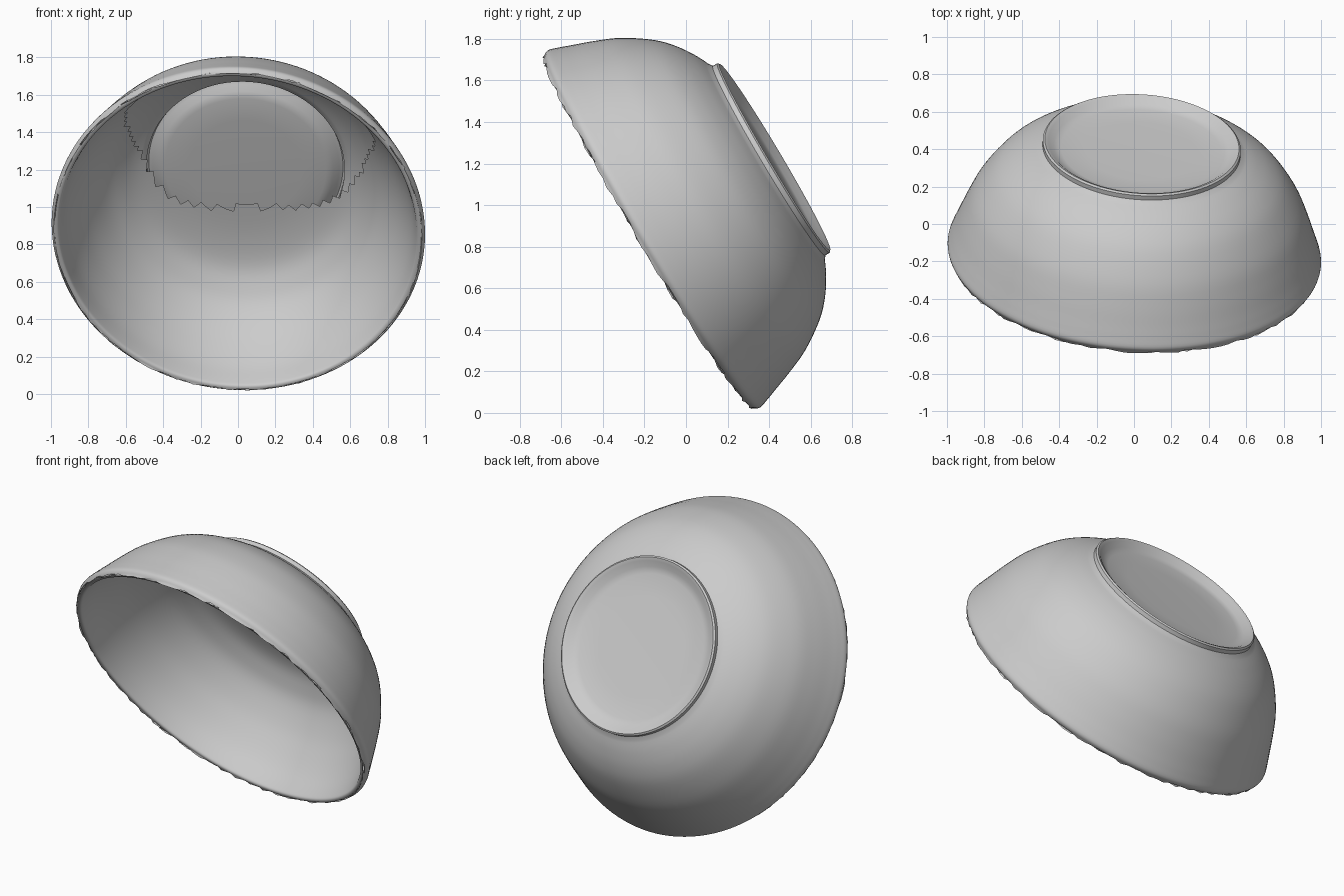
import bpy, bmesh, math, random
from mathutils import Matrix, Vector

random.seed(4)
if "Cube" in bpy.data.objects:
    bpy.data.objects.remove(bpy.data.objects["Cube"], do_unlink=True)

SEGMENTS = 128

clay = bpy.data.materials.new("light grey")
clay.use_nodes = True
clay.diffuse_color = (0.6, 0.6, 0.6, 1)
clay.node_tree.nodes["Principled BSDF"].inputs["Base Color"].default_value = (0.6, 0.6, 0.6, 1)

# Bowl frame: local z runs from the open rim to the foot, tipped back and slightly to the left
axis = Vector((0.06, 0.86, 0.51)).normalized()
side = (Vector((1, 0, 0)) - axis * axis.x).normalized()
frame = Matrix((side, axis.cross(side), axis)).transposed().to_4x4()
frame.translation = (0, -0.18, 0.87)


def smooth_profile(points, steps=4):
    """Round a (radius, height) profile with a Catmull-Rom curve."""
    pts = [Vector(p) for p in points]
    pts = [pts[0]] + pts + [pts[-1]]
    out = []
    for a, b, c, d in zip(pts, pts[1:], pts[2:], pts[3:]):
        for i in range(steps):
            t = i / steps
            out.append(0.5 * (2 * b + (c - a) * t + (2 * a - 5 * b + 4 * c - d) * t ** 2
                              + (3 * b - a - 3 * c + d) * t ** 3))
    return out + [pts[-1]]


def lathe(name, profile, inward=False, rim_wear=0.0, cut=None):
    """Turn a profile around the bowl axis; the last point closes at the centre."""
    bm = bmesh.new()
    rings = []
    for n, (r, h) in enumerate(profile[:-1]):
        ring = []
        for k in range(SEGMENTS):
            a = 2 * math.pi * k / SEGMENTS
            wear = random.uniform(-rim_wear, rim_wear) if n == 0 else 0
            ring.append(bm.verts.new((r * math.cos(a), r * math.sin(a), h + wear)))
        rings.append(ring)
    centre = bm.verts.new((0, 0, profile[-1][1]))
    for k in range(SEGMENTS):
        j = (k + 1) % SEGMENTS
        for low, high in zip(rings, rings[1:]):
            bm.faces.new((low[k], low[j], high[j], high[k]))
        bm.faces.new((rings[-1][k], rings[-1][j], centre))
    if inward:
        bmesh.ops.reverse_faces(bm, faces=bm.faces[:])
    if cut:
        lost = [f for f in bm.faces if cut(f.calc_center_median())]
        bmesh.ops.delete(bm, geom=lost, context='FACES')
    bm.transform(frame)
    mesh = bpy.data.meshes.new(name)
    bm.to_mesh(mesh)
    bm.free()
    mesh.materials.append(clay)
    obj = bpy.data.objects.new(name, mesh)
    bpy.context.collection.objects.link(obj)
    bpy.ops.object.select_all(action='DESELECT')
    obj.select_set(True)
    bpy.context.view_layer.objects.active = obj
    bpy.ops.object.shade_smooth_by_angle(angle=math.radians(40))
    return obj


def broken_floor(p):
    """Ragged oval opening in the inner floor."""
    w = frame @ p
    x, z = (w.x - 0.09) / 0.67, (w.z - 1.4) / 0.42
    ragged = 1 + 0.05 * math.sin(5 * math.atan2(z, x))
    return p.z > 0.42 and math.hypot(x, z) < ragged


# Outer wall with its lip, foot ring and recessed base
wall = smooth_profile([(0.985, 0), (1.0, 0.03), (0.985, 0.08), (0.963, 0.14), (0.925, 0.243),
                       (0.873, 0.36), (0.785, 0.49), (0.705, 0.568), (0.62, 0.625), (0.55, 0.66)])
foot = [Vector(p) for p in ((0.53, 0.675), (0.53, 0.7), (0.52, 0.708), (0.5, 0.7), (0.47, 0.675),
                            (0.43, 0.665), (0.3, 0.662), (0.15, 0.66), (0, 0.66))]
lathe("outer_bowl", wall + foot, rim_wear=0.01)

# Thin inner lining, open where the floor is broken through
lining = smooth_profile([(0.985, 0), (0.962, 0.005), (0.95, 0.04), (0.925, 0.14), (0.885, 0.243),
                         (0.83, 0.35), (0.745, 0.465), (0.665, 0.53), (0.56, 0.585), (0.4, 0.612),
                         (0.2, 0.62), (0, 0.62)])
lathe("inner_bowl", lining, inward=True, rim_wear=0.01, cut=broken_floor)
